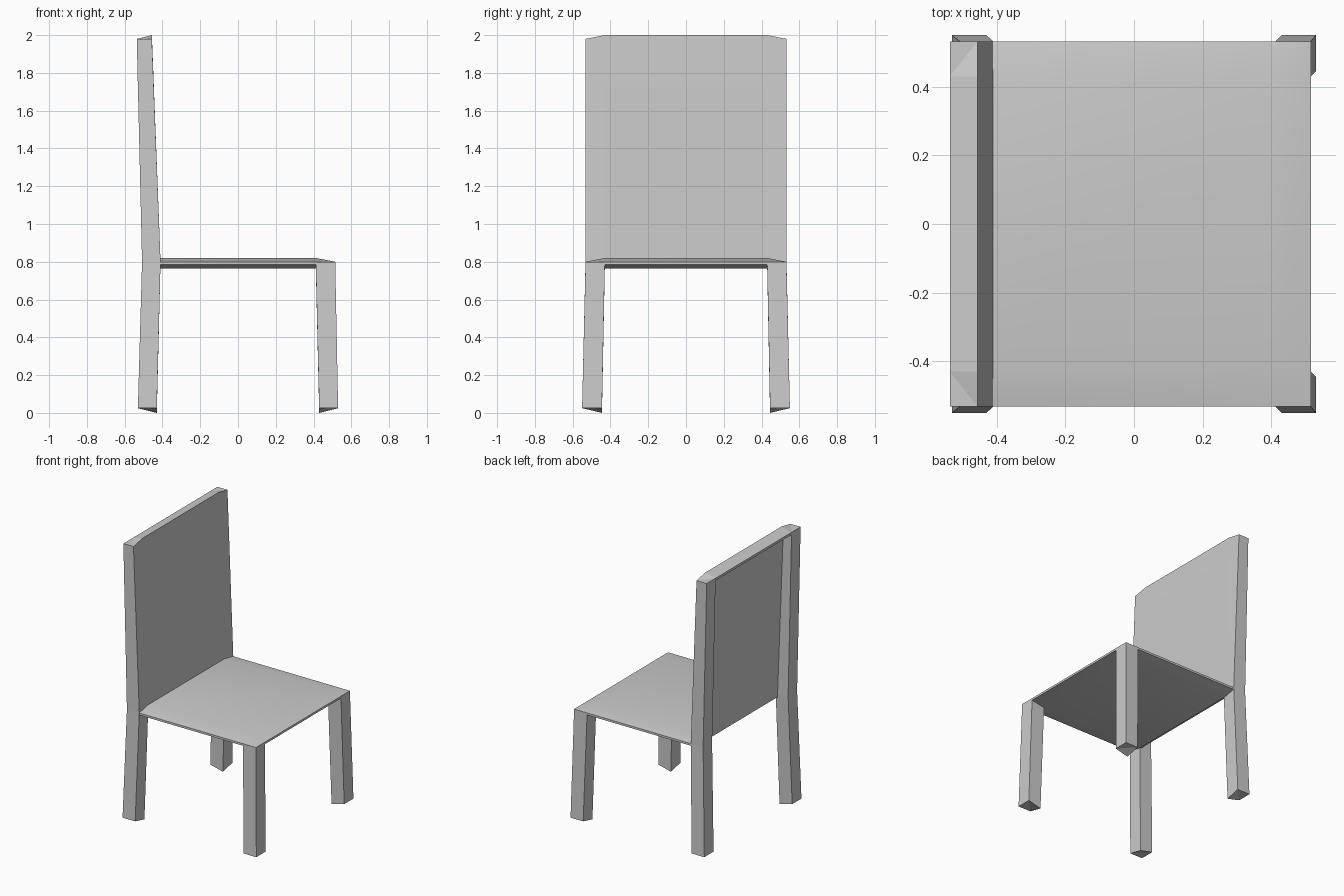
import bpy, bmesh

if "Cube" in bpy.data.objects:
    bpy.data.objects.remove(bpy.data.objects["Cube"])


def make_object(name, verts, faces, mirror=False, smooth=False):
    mesh = bpy.data.meshes.new(name)
    mesh.from_pydata(verts, [], faces)
    bm = bmesh.new()
    bm.from_mesh(mesh)
    bmesh.ops.recalc_face_normals(bm, faces=bm.faces)
    bm.to_mesh(mesh)
    bm.free()
    ob = bpy.data.objects.new(name, mesh)
    bpy.context.collection.objects.link(ob)
    if mirror:
        mod = ob.modifiers.new("Mirror", "MIRROR")
        mod.use_axis = (False, True, False)
    if smooth:
        bpy.ops.object.select_all(action="DESELECT")
        ob.select_set(True)
        bpy.context.view_layer.objects.active = ob
        bpy.ops.object.shade_smooth_by_angle(angle=0.5)
    return ob


def loft(name, sections):
    """Four-sided post through sections (x_out, x_in, y_out, y_in, z, z at inner corner)."""
    verts, faces = [], []
    for xo, xi, yo, yi, z, zi in sections:
        verts += [(xo, yo, z), (xi, yo, z), (xi, yi, zi), (xo, yi, z)]
    for s in range(len(sections) - 1):
        for k in range(4):
            a, b = s * 4 + k, s * 4 + (k + 1) % 4
            faces.append((a, b, b + 4, a + 4))
    # End caps split on the diagonal so the inner corner forms the peak
    e = len(verts) - 4
    for o in (0, e):
        faces += [(o, o + 1, o + 3), (o + 1, o + 2, o + 3)]
    return make_object(name, verts, faces, mirror=True)


def slab(name, us, vs, top, bottom):
    """Closed grid slab; top and bottom map grid (i, j) to a point."""
    n, m = len(us), len(vs)
    verts = [f(i, j) for f in (top, bottom) for i in range(n) for j in range(m)]
    idx = lambda s, i, j: s * n * m + i * m + j
    faces = [(idx(s, i, j), idx(s, i + 1, j), idx(s, i + 1, j + 1), idx(s, i, j + 1))
             for s in (0, 1) for i in range(n - 1) for j in range(m - 1)]
    for i in range(n - 1):
        for j in (0, m - 1):
            faces.append((idx(0, i, j), idx(0, i + 1, j), idx(1, i + 1, j), idx(1, i, j)))
    for j in range(m - 1):
        for i in (0, n - 1):
            faces.append((idx(0, i, j), idx(0, i, j + 1), idx(1, i, j + 1), idx(1, i, j)))
    return make_object(name, verts, faces, smooth=True)


# Splayed front legs
loft("front_legs", [(0.53, 0.43, 0.55, 0.445, 0.025, 0.0),
                    (0.515, 0.412, 0.532, 0.43, 0.785, 0.765)])

# Back legs continuing up as backrest posts
loft("back_posts", [(-0.53, -0.43, 0.55, 0.445, 0.025, 0.0),
                    (-0.508, -0.41, 0.532, 0.43, 0.80, 0.80),
                    (-0.536, -0.456, 0.532, 0.43, 1.98, 2.0)])

# Seat, slightly raised in the middle above and below
ys = [-0.532, -0.43, 0.43, 0.532]
xs = [-0.41, 0.412, 0.515]
inner = lambda i, j: i < 2 and 0 < j < 3
slab("seat", xs, ys,
     lambda i, j: (xs[i], ys[j], 0.82 if inner(i, j) else 0.80),
     lambda i, j: (xs[i], ys[j], 0.765 if inner(i, j) else 0.785))

# Thin backrest panel set flush with the front of the posts
py, pz = [-0.43, 0.43], [0.77, 0.80, 2.0]
px = [-0.41, -0.41, -0.456]
slab("back_panel", pz, py,
     lambda i, j: (px[i], py[j], pz[i]),
     lambda i, j: (px[i] - 0.015, py[j], pz[i] - (0.01 if i == 2 else 0)))

# Top rail closing the recess behind the panel
rx = [-0.536, -0.456]
slab("top_rail", rx, py,
     lambda i, j: (rx[i], py[j], (1.98, 2.0)[i]),
     lambda i, j: (rx[i], py[j], (1.963, 1.96)[i]))
